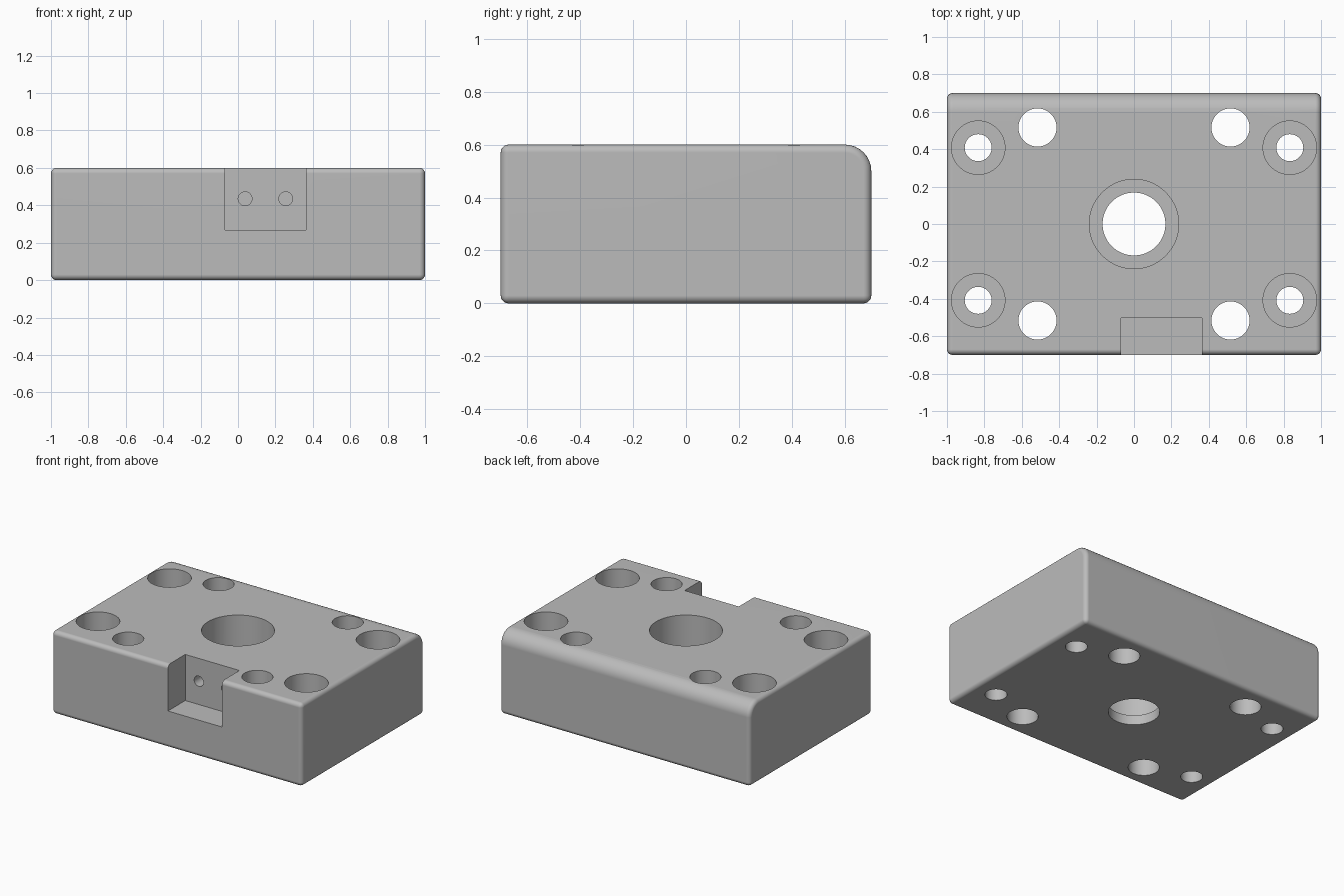
import bpy
import bmesh
import math
from mathutils import Matrix, Vector

old = bpy.data.objects.get("Cube")
if old:
    bpy.data.objects.remove(old, do_unlink=True)

LENGTH, DEPTH, HEIGHT = 2.0, 1.4, 0.6
OVER = 0.05  # how far cutters reach past the surface

grey = bpy.data.materials.new("plain_grey")
grey.use_nodes = True
colour = (0.5, 0.5, 0.5, 1)
grey.diffuse_color = colour
grey.node_tree.nodes["Principled BSDF"].inputs["Base Color"].default_value = colour


def add_object(name, bm):
    bmesh.ops.recalc_face_normals(bm, faces=bm.faces)
    mesh = bpy.data.meshes.new(name)
    bm.to_mesh(mesh)
    bm.free()
    mesh.materials.append(grey)
    obj = bpy.data.objects.new(name, mesh)
    bpy.context.collection.objects.link(obj)
    return obj


def box(low, high):
    bm = bmesh.new()
    low, high = Vector(low), Vector(high)
    size = high - low
    bmesh.ops.create_cube(bm, size=1, matrix=Matrix.Translation((low + high) / 2) @ Matrix.Diagonal((*size, 1)))
    return bm


def cylinder(start, end, radius, sides=64):
    start, end = Vector(start), Vector(end)
    axis = end - start
    turn = axis.to_track_quat('Z', 'Y').to_matrix().to_4x4()
    bm = bmesh.new()
    bmesh.ops.create_cone(bm, cap_ends=True, segments=sides, radius1=radius, radius2=radius,
                          depth=axis.length, matrix=Matrix.Translation((start + end) / 2) @ turn)
    return bm


def apply(obj, modifier):
    bpy.context.view_layer.objects.active = obj
    bpy.ops.object.modifier_apply(modifier=modifier.name)


def cut(obj, bm):
    cutter = add_object("cutter", bm)
    cutter.hide_render = True
    mod = obj.modifiers.new("cut", 'BOOLEAN')
    mod.operation = 'DIFFERENCE'
    mod.solver = 'EXACT'
    mod.object = cutter
    apply(obj, mod)
    bpy.data.objects.remove(cutter, do_unlink=True)


def drill(obj, x, y, radius, floor=-OVER):
    cut(obj, cylinder((x, y, floor), (x, y, HEIGHT + OVER), radius))


# Block: large round on the top back edge, small rounds on all other edges
bm = box((-LENGTH / 2, -DEPTH / 2, 0), (LENGTH / 2, DEPTH / 2, HEIGHT))
back_edge = [e for e in bm.edges if all(v.co.y > 0 and v.co.z > HEIGHT / 2 for v in e.verts)]
bmesh.ops.bevel(bm, geom=back_edge, offset=0.1, segments=8, profile=0.5, affect='EDGES')
block = add_object("mounting_block", bm)
rounds = block.modifiers.new("rounds", 'BEVEL')
rounds.width = 0.03
rounds.segments = 5
rounds.limit_method = 'ANGLE'
rounds.angle_limit = math.radians(40)
apply(block, rounds)

# Central stepped bore
drill(block, 0, 0, 0.168)
drill(block, 0, 0, 0.239, 0.07)

# Corner screw holes with counterbores, and plain through holes
for sx in (-1, 1):
    for sy in (-1, 1):
        drill(block, sx * 0.833, sy * 0.408, 0.072)
        drill(block, sx * 0.833, sy * 0.408, 0.143, 0.38)
        drill(block, sx * 0.516, sy * 0.516, 0.102)

# Front notch with two small blind holes in its back wall
cut(block, box((-0.07, -DEPTH / 2 - OVER, 0.267), (0.363, -0.502, HEIGHT + OVER)))
for x in (0.038, 0.255):
    cut(block, cylinder((x, -0.6, 0.435), (x, -0.32, 0.435), 0.037, 32))

# Smooth rounds, crisp hole rims, flat faces kept flat
bpy.ops.object.select_all(action='DESELECT')
block.select_set(True)
bpy.context.view_layer.objects.active = block
bpy.ops.object.shade_smooth_by_angle(angle=math.radians(30))
weighted = block.modifiers.new("even_normals", 'WEIGHTED_NORMAL')
weighted.keep_sharp = True
